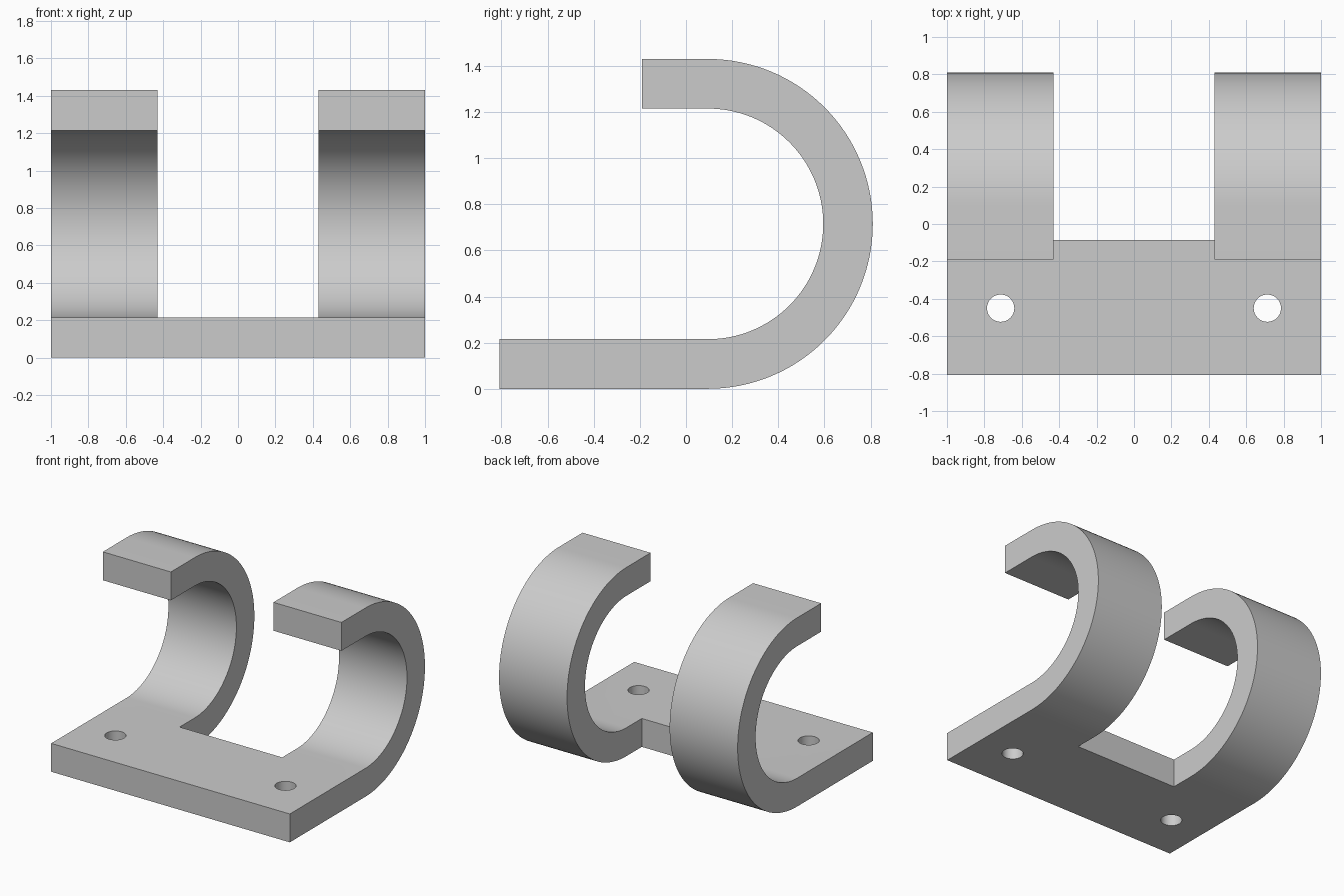
import bpy, bmesh, math

if "Cube" in bpy.data.objects:
    bpy.data.objects.remove(bpy.data.objects["Cube"])

CY, CZ = 0.095, 0.715          # hook arc centre
R_OUT, R_IN = 0.715, 0.5       # hook radii
BASE_Y, LIP_Y = -0.808, -0.19  # front edges of plate and upper lip
GAP_X, GAP_Y = 0.43, -0.085    # gap between the hooks


def prism(name, profile, half_width):
    """Extrude a (y, z) outline along x, centred on x = 0."""
    bm = bmesh.new()
    face = bm.faces.new([bm.verts.new((-half_width, y, z)) for y, z in profile])
    out = bmesh.ops.extrude_face_region(bm, geom=[face])
    moved = [g for g in out["geom"] if isinstance(g, bmesh.types.BMVert)]
    bmesh.ops.translate(bm, verts=moved, vec=(2 * half_width, 0, 0))
    bmesh.ops.recalc_face_normals(bm, faces=bm.faces)
    mesh = bpy.data.meshes.new(name)
    bm.to_mesh(mesh)
    bm.free()
    obj = bpy.data.objects.new(name, mesh)
    bpy.context.collection.objects.link(obj)
    return obj


def half_circle(r, n=64):
    return [(CY + r * math.cos(a), CZ + r * math.sin(a))
            for a in (-math.pi / 2 + math.pi * i / n for i in range(n + 1))]


# Bracket: flat plate curling up into a hook with a short upper lip
profile = [(BASE_Y, 0)] + half_circle(R_OUT) + [(LIP_Y, CZ + R_OUT), (LIP_Y, CZ + R_IN)]
profile += half_circle(R_IN)[::-1] + [(BASE_Y, CZ - R_IN)]
bracket = prism("hook_bracket", profile, 1.0)

# Cutters: gap separating the two hooks, and two screw holes
cutters = [prism("gap_cutter", [(GAP_Y, -0.1), (1, -0.1), (1, 1.6), (-0.4, 1.6),
                                (-0.4, 0.8), (GAP_Y, 0.8)], GAP_X)]
for side in (-1, 1):
    bpy.ops.mesh.primitive_cylinder_add(vertices=48, radius=0.073, depth=0.6,
                                        location=(side * 0.713, -0.45, 0.1))
    cutters.append(bpy.context.object)
    cutters[-1].name = "screw_hole_cutter"

bpy.ops.object.select_all(action='DESELECT')
bracket.select_set(True)
bpy.context.view_layer.objects.active = bracket
for cutter in cutters:
    mod = bracket.modifiers.new("cut", 'BOOLEAN')
    mod.operation = 'DIFFERENCE'
    mod.solver = 'EXACT'
    mod.object = cutter
    bpy.ops.object.modifier_apply(modifier=mod.name)
for cutter in cutters:
    bpy.data.objects.remove(cutter)

# Single grey material, smooth curves with sharp edges
grey = bpy.data.materials.new("plain grey")
grey.diffuse_color = (0.6, 0.6, 0.6, 1)
grey.use_nodes = True
grey.node_tree.nodes["Principled BSDF"].inputs["Base Color"].default_value = grey.diffuse_color
bracket.data.materials.clear()
bracket.data.materials.append(grey)
bpy.ops.object.shade_smooth_by_angle(angle=math.radians(30))
